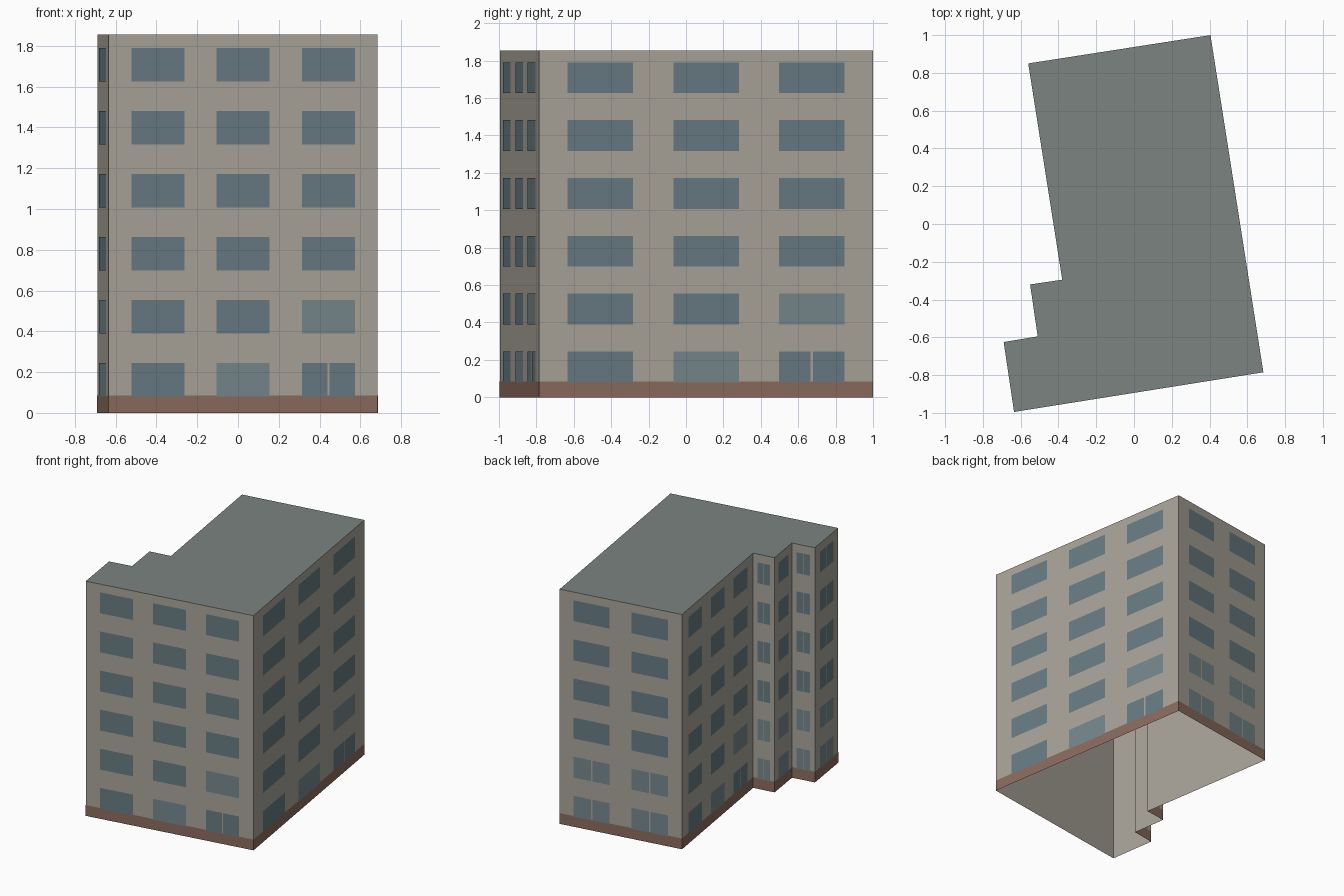
import bpy
from mathutils import Vector

if "Cube" in bpy.data.objects:
    bpy.data.objects.remove(bpy.data.objects["Cube"])

FLOORS, HEIGHT, PLINTH_TOP = 6, 1.855, 0.085
STOREY = HEIGHT / FLOORS
# Footprint, counter-clockwise from the front left corner
PLAN = [(-0.635, -0.995), (0.685, -0.785), (0.405, 1.0), (-0.56, 0.85),
        (-0.38, -0.295), (-0.55, -0.32), (-0.51, -0.595), (-0.69, -0.625)]
BAYS = [3, 3, 2, 3, 1, 1, 1, 1]     # window columns on each wall


def material(name, rgb):
    mat = bpy.data.materials.new(name)
    mat.diffuse_color = (*rgb, 1)
    mat.use_nodes = True
    mat.node_tree.nodes["Principled BSDF"].inputs["Base Color"].default_value = mat.diffuse_color
    return mat


def mesh_object(name, faces, mat):
    """Build one object from a list of faces given as corner points."""
    verts, polys = [], []
    for face in faces:
        polys.append(range(len(verts), len(verts) + len(face)))
        verts += face
    mesh = bpy.data.meshes.new(name)
    mesh.from_pydata(verts, [], [list(p) for p in polys])
    mesh.materials.append(mat)
    obj = bpy.data.objects.new(name, mesh)
    bpy.context.collection.objects.link(obj)


def wall_quad(i, u0, u1, z0, z1, offset=0.0):
    """Upright panel on wall i between fractions u0 and u1 of its length."""
    a = Vector((*PLAN[i], 0))
    d = Vector((*PLAN[(i + 1) % len(PLAN)], 0)) - a
    out = Vector((d.y, -d.x, 0)).normalized() * offset
    return [tuple(a + d * u + out + Vector((0, 0, z)))
            for u, z in ((u0, z0), (u1, z0), (u1, z1), (u0, z1))]


walls = range(len(PLAN))

# Wall shell, open underneath
mesh_object("walls", [wall_quad(i, 0, 1, 0, HEIGHT) for i in walls],
            material("render", (0.40, 0.375, 0.32)))

# Flat roof
mesh_object("roof", [[(x, y, HEIGHT) for x, y in PLAN]],
            material("roofing", (0.20, 0.23, 0.22)))

# Brick plinth skin
mesh_object("plinth", [wall_quad(i, 0, 1, 0, PLINTH_TOP, 0.001) for i in walls],
            material("brick", (0.26, 0.15, 0.11)))

# Windows: equal bays, the lowest end bays are split or paler
plain, pale = [], []
for i in walls:
    n = BAYS[i]
    bay = 0.95 / n
    for row in range(FLOORS):
        z0 = row * STOREY + 0.08
        for col in range(n):
            mid = 0.025 + bay * (col + 0.5)
            half = bay * 0.31
            split = n == 1 or (n == 2 and row < 2) or (row == 0 and col == n - 1)
            light = row < 2 and (n < 3 or row + 1 == col)
            if n == 3 and row == 0:
                light = col == 1
            gap = 0.012 * bay if split else 0
            spans = [(mid - half, mid - gap), (mid + gap, mid + half)] if split \
                else [(mid - half, mid + half)]
            for u0, u1 in spans:
                (pale if light else plain).append(
                    wall_quad(i, u0, u1, z0, z0 + 0.165, 0.002))
mesh_object("windows", plain, material("glass", (0.135, 0.20, 0.225)))
mesh_object("pale_windows", pale, material("pale_glass", (0.18, 0.245, 0.265)))
